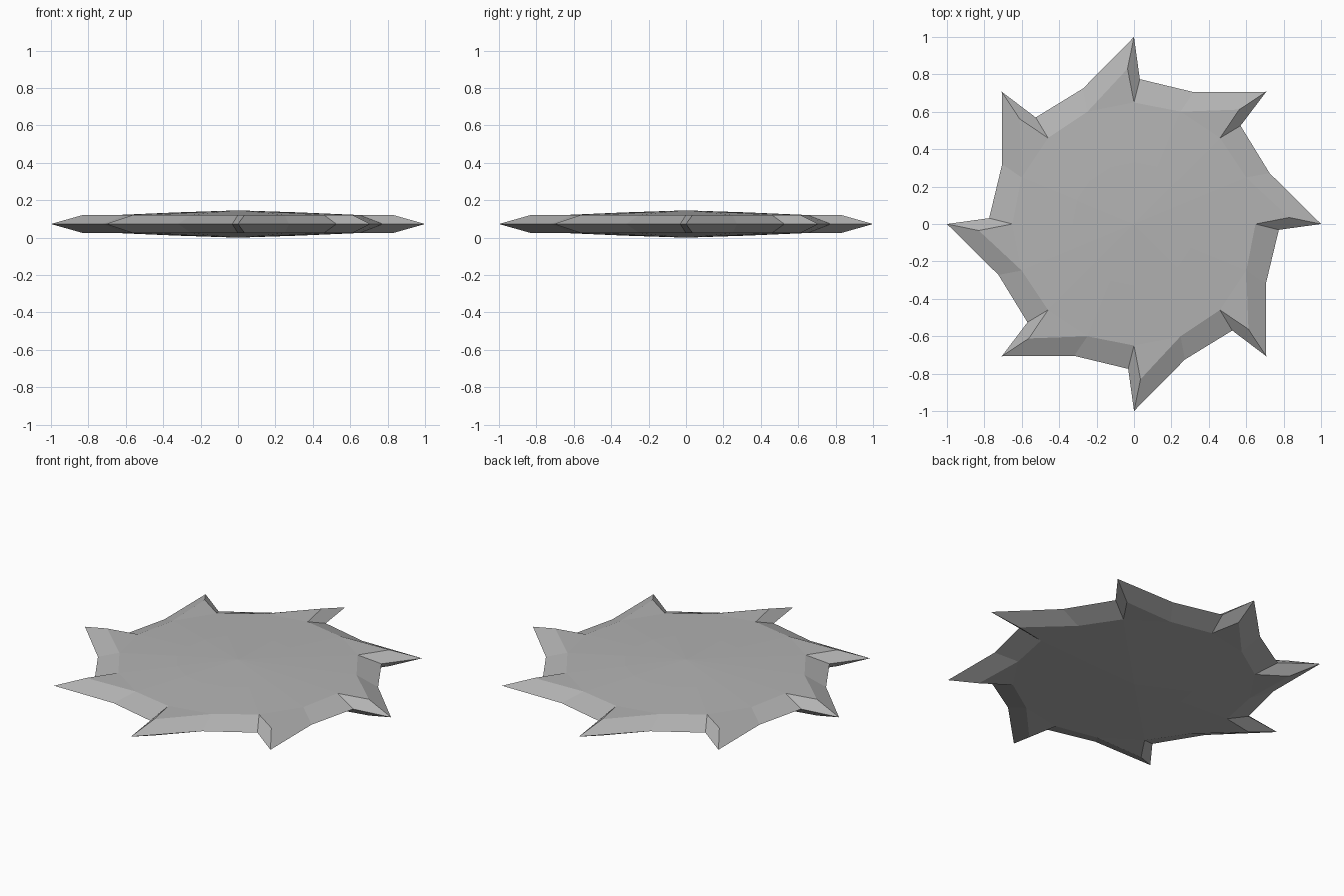
import bpy, bmesh
from math import radians, sin, cos

cube = bpy.data.objects.get("Cube")
if cube:
    bpy.data.objects.remove(cube, do_unlink=True)

TEETH = 8
MID = 0.073      # height of the cutting edge plane
BEVEL = 0.048    # half thickness at the rim of the disc
CROWN = 0.073    # half thickness at the centre

steel = bpy.data.materials.new("grey steel")
steel.use_nodes = True
colour = (0.45, 0.45, 0.45, 1)
steel.diffuse_color = colour
steel.node_tree.nodes["Principled BSDF"].inputs["Base Color"].default_value = colour

bm = bmesh.new()


def ring(radius, degrees, z):
    """One vertex per tooth, stepping clockwise."""
    verts = []
    for i in range(TEETH):
        a = radians(degrees - i * 360 / TEETH)
        verts.append(bm.verts.new((radius * cos(a), radius * sin(a), MID + z)))
    return verts


# Sharp outline shared by both sides
tip = ring(1.0, 90, 0)
notch = ring(0.775, 87.7, 0)
back = ring(0.774, 65.6, 0)

for side in (1, -1):
    # Thick rim of the disc, with the flat top of each tooth
    ridge = ring(0.831, 92.4, side * BEVEL)
    root = ring(0.65, 90, side * BEVEL)
    rim = ring(0.65, 67.5, side * BEVEL)
    # Shallow dome
    dome_a = ring(0.33, 90, side * 0.062)
    dome_b = ring(0.33, 67.5, side * 0.062)
    centre = bm.verts.new((0, 0, MID + side * CROWN))
    for i in range(TEETH):
        j = (i + 1) % TEETH
        bm.faces.new((tip[i], notch[i], root[i], ridge[i]))
        bm.faces.new((notch[i], back[i], rim[i], root[i]))
        bm.faces.new((back[i], tip[j], ridge[j], rim[i]))
        bm.faces.new((rim[i], ridge[j], root[j]))
        bm.faces.new((root[i], rim[i], dome_b[i], dome_a[i]))
        bm.faces.new((rim[i], root[j], dome_a[j], dome_b[i]))
        bm.faces.new((dome_a[i], dome_b[i], centre))
        bm.faces.new((dome_b[i], dome_a[j], centre))

bmesh.ops.recalc_face_normals(bm, faces=bm.faces[:])
mesh = bpy.data.meshes.new("toothed_blade")
bm.to_mesh(mesh)
bm.free()
mesh.materials.append(steel)
blade = bpy.data.objects.new("toothed_blade", mesh)
bpy.context.collection.objects.link(blade)
